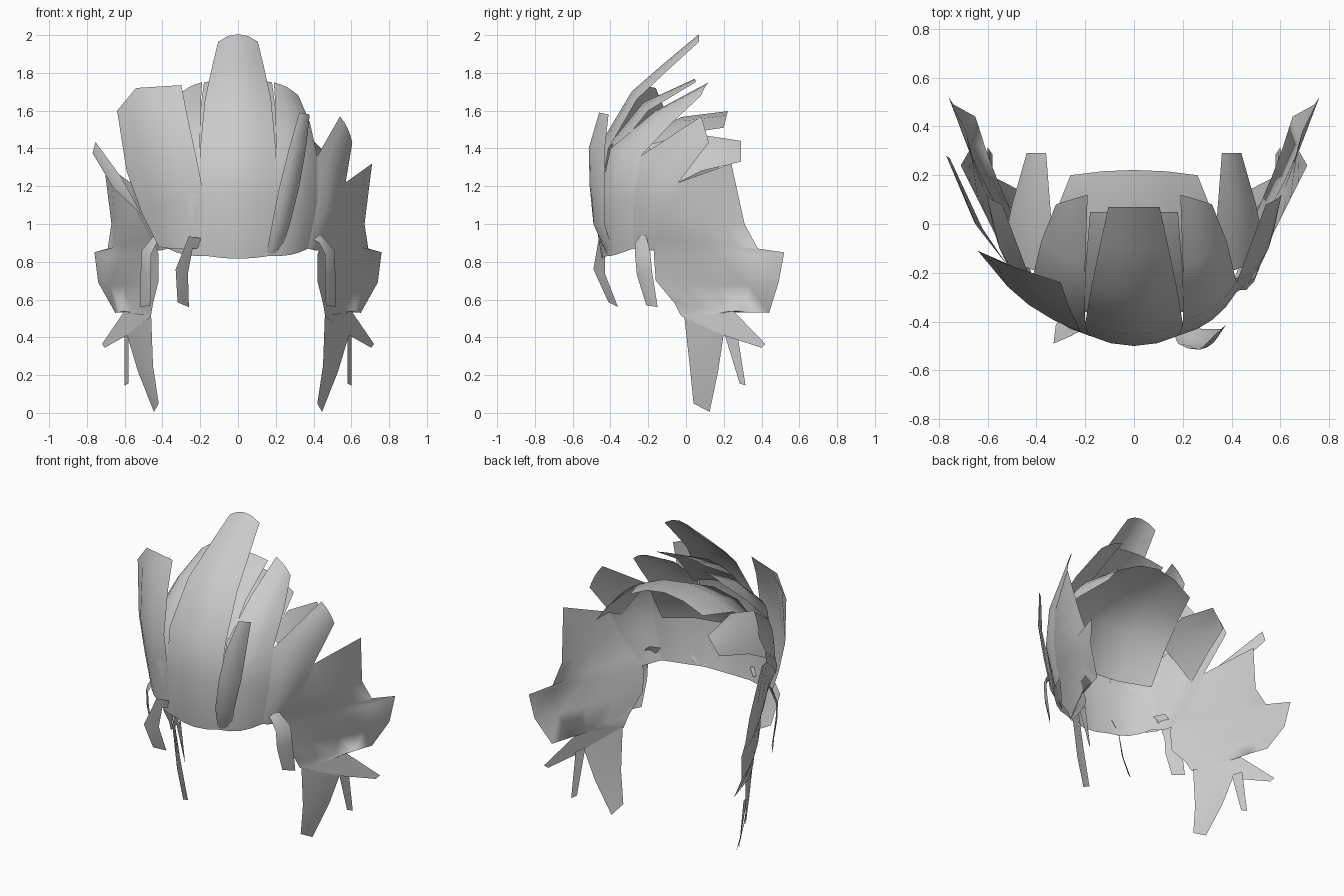
import bpy
from mathutils import Vector

HEART = Vector((0, 0.1, 1.1))


def lock(name, rows, mirror=False, cols=4):
    """Sheet of hair: each row is (edge point, edge point, outward bulge of the middle)."""
    verts, faces = [], []
    for a, b, bulge in rows:
        a, b = Vector(a), Vector(b)
        out = ((a + b) / 2 - HEART).normalized()
        for i in range(cols + 1):
            t = i / cols
            verts.append(a.lerp(b, t) + out * bulge * 4 * t * (1 - t))
    n = cols + 1
    for r in range(len(rows) - 1):
        for c in range(cols):
            k = r * n + c
            faces.append((k, k + 1, k + n + 1, k + n))
    me = bpy.data.meshes.new(name)
    me.from_pydata(verts, [], faces)
    ob = bpy.data.objects.new(name, me)
    bpy.context.collection.objects.link(ob)
    for p in me.polygons:
        p.use_smooth = True
    if mirror:
        m = ob.modifiers.new("Mirror", 'MIRROR')
        m.use_mirror_merge = False
    return ob


def sym(x, y, z, bulge):
    """Row symmetric about the centre plane."""
    return ((-x, y, z), (x, y, z), bulge)


# Central front crest and the layers behind it
lock("center_crest", [sym(.16, -.42, .83, .03), sym(.19, -.455, 1.15, .045),
                      sym(.20, -.41, 1.4, .05), sym(.175, -.26, 1.66, .05),
                      sym(.14, -.09, 1.82, .045), sym(.105, .07, 1.965, .04)])
lock("center_back_layer", [sym(.20, -.36, 1.4, .05), sym(.20, -.2, 1.6, .05),
                           sym(.18, .05, 1.75, .02)])
lock("crown_shell", [sym(.36, -.27, 1.15, .12), sym(.38, -.18, 1.35, .14),
                     sym(.34, 0, 1.48, .09), sym(.26, .2, 1.51, .09)])

# Paired locks running from the hairline up and back
lock("upper_lock", [((.16, -.42, .83), (.37, -.28, .87), .03),
                    ((.19, -.455, 1.15), (.42, -.28, 1.12), .03),
                    ((.20, -.40, 1.4), (.42, -.24, 1.36), .03),
                    ((.20, -.16, 1.6), (.38, -.07, 1.54), .03),
                    ((.19, .12, 1.75), (.32, .08, 1.68), .01)], True)
lock("temple_lock", [((.37, -.28, .87), (.43, -.17, .86), .01),
                     ((.42, -.28, 1.12), (.53, -.10, 1.05), .03),
                     ((.42, -.24, 1.36), (.57, -.04, 1.22), .03),
                     ((.54, .08, 1.57), (.605, .12, 1.43), .01)], True)
lock("inner_lock", [((.36, -.2, 1.42), (.54, -.12, 1.18), .02),
                    ((.34, .03, 1.48), (.50, .08, 1.28), .03),
                    ((.36, .29, 1.44), (.44, .29, 1.33), 0)], True)

# Side panels with flared back edges
lock("side_panel", [((.57, -.04, 1.22), (.71, .24, 1.32), 0),
                    ((.53, -.10, 1.05), (.67, .31, 1.0), .025),
                    ((.46, -.16, .93), (.69, .38, .87), .03),
                    ((.42, -.17, .84), (.76, .52, .85), .03),
                    ((.42, -.16, .70), (.74, .49, .69), .03),
                    ((.45, -.06, .58), (.65, .44, .53), .02),
                    ((.46, -.03, .52), (.60, .25, .54), .01)], True)
lock("side_flick", [((.46, -.03, .52), (.46, -.02, .51), 0),
                    ((.60, .25, .54), (.59, .20, .41), 0),
                    ((.72, .42, .365), (.705, .40, .345), 0)], True, 2)
lock("sideburn", [((.46, -.01, .52), (.59, .20, .42), 0),
                  ((.45, .02, .25), (.53, .17, .22), .01),
                  ((.42, .04, .05), (.445, .125, .005), 0)], True)
lock("thin_sideburn", [((.58, .20, .43), (.60, .27, .43), 0),
                       ((.58, .285, .155), (.60, .315, .145), 0)], True, 2)

# Single locks that break the symmetry
lock("swept_left_lock", [((-.42, -.28, .88), (-.19, -.42, .87), .02),
                         ((-.51, -.22, 1.06), (-.18, -.46, 1.15), .03),
                         ((-.59, -.17, 1.28), (-.22, -.44, 1.35), .04),
                         ((-.64, -.11, 1.6), (-.27, -.33, 1.58), .03),
                         ((-.54, -.16, 1.72), (-.30, -.24, 1.735), 0)])
lock("left_spike", [((-.51, -.18, 1.05), (-.52, -.17, 1.07), 0),
                    ((-.66, .02, 1.19), (-.62, -.02, 1.25), .01),
                    ((-.77, .28, 1.375), (-.755, .27, 1.435), 0)], cols=2)
lock("right_front_strand", [((.15, -.42, .84), (.23, -.39, .86), .01),
                            ((.18, -.49, 1.0), (.275, -.43, 1.0), .02),
                            ((.22, -.51, 1.2), (.325, -.43, 1.2), .02),
                            ((.27, -.515, 1.4), (.36, -.43, 1.4), .02),
                            ((.325, -.46, 1.59), (.38, -.41, 1.58), 0)])

# Small curls hanging from the hairline
lock("forehead_curl", [((-.17, -.41, .92), (-.20, -.40, .87), 0),
                       ((-.26, -.46, .935), (-.24, -.43, .87), 0),
                       ((-.33, -.49, .76), (-.265, -.43, .74), .01),
                       ((-.32, -.41, .585), (-.26, -.36, .56), 0)], cols=2)
lock("temple_curl", [((.37, -.27, .955), (.38, -.25, .93), 0),
                     ((.42, -.22, .97), (.43, -.27, .90), 0),
                     ((.51, -.19, .86), (.46, -.27, .84), .01),
                     ((.515, -.18, .75), (.46, -.26, .73), .01),
                     ((.515, -.15, .56), (.465, -.21, .57), 0)], True, 2)
